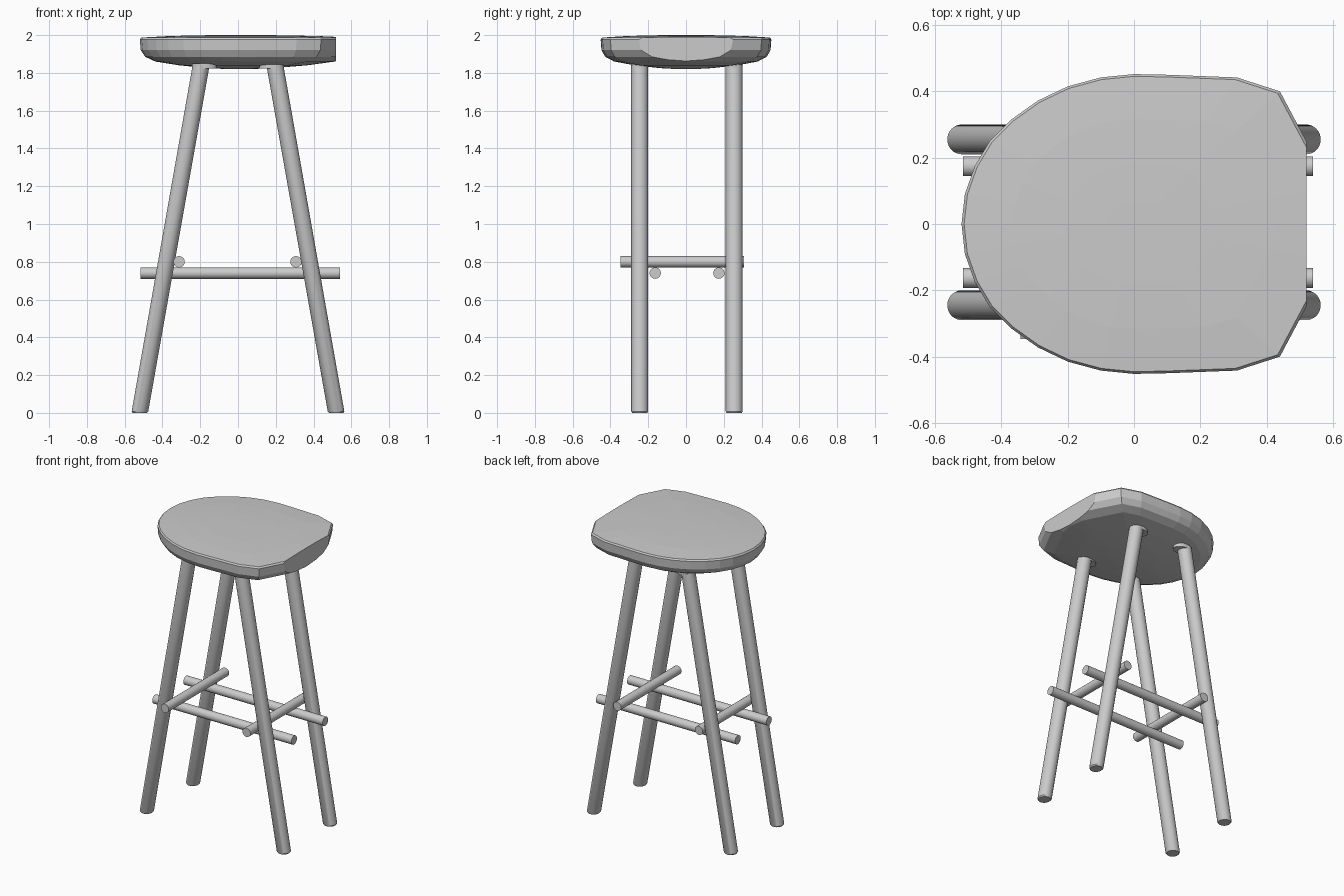
import bpy, bmesh, math
from mathutils import Vector

if "Cube" in bpy.data.objects:
    bpy.data.objects.remove(bpy.data.objects["Cube"])


def make_object(name, bm, smooth=True):
    bmesh.ops.recalc_face_normals(bm, faces=bm.faces)
    mesh = bpy.data.meshes.new(name)
    bm.to_mesh(mesh)
    bm.free()
    obj = bpy.data.objects.new(name, mesh)
    bpy.context.collection.objects.link(obj)
    if smooth:
        bpy.ops.object.select_all(action='DESELECT')
        obj.select_set(True)
        bpy.context.view_layer.objects.active = obj
        bpy.ops.object.shade_smooth_by_angle(angle=math.radians(35))
    return obj


def loft(bm, rings):
    """Skin a list of vertex-position rings and cap both ends."""
    loops = [[bm.verts.new(p) for p in ring] for ring in rings]
    n = len(loops[0])
    for a, b in zip(loops, loops[1:]):
        for i in range(n):
            j = (i + 1) % n
            bm.faces.new((a[i], a[j], b[j], b[i]))
    bm.faces.new(loops[0])
    bm.faces.new(loops[-1])


def circle(c, rx, ry, n=32):
    return [(c[0] + rx * math.cos(2 * math.pi * i / n),
             c[1] + ry * math.sin(2 * math.pi * i / n), c[2]) for i in range(n)]


# Seat: domed top and bowl underside, with the right end sliced flat
half = [(-0.52, 0), (-0.51, 0.09), (-0.48, 0.175), (-0.435, 0.25), (-0.37, 0.315),
        (-0.29, 0.372), (-0.2, 0.415), (-0.1, 0.442), (0, 0.452), (0.1, 0.45),
        (0.31, 0.442), (0.44, 0.40), (0.525, 0.24), (0.59, 0.11), (0.61, 0)]
outline = half + [(x, -y) for x, y in half[-2:0:-1]]
levels = [(0.15, 2.0), (0.4, 1.999), (0.7, 1.995), (0.985, 1.987), (1.0, 1.977),
          (0.99, 1.92), (0.945, 1.885), (0.84, 1.86), (0.6, 1.84), (0.3, 1.825), (0.1, 1.82)]
bm = bmesh.new()
loft(bm, [[(x * s, y * s, z) for x, y in outline] for s, z in levels])
cut = bmesh.ops.bisect_plane(bm, geom=bm.verts[:] + bm.edges[:] + bm.faces[:],
                             plane_co=(0.52, 0, 0), plane_no=(1, 0, 0), clear_outer=True)
edges = [e for e in cut['geom_cut'] if isinstance(e, bmesh.types.BMEdge)]
bmesh.ops.holes_fill(bm, edges=edges, sides=0)
make_object("seat", bm).data.shade_flat()

# Splayed legs with collars under the seat
for side, sx in (("left", -1), ("right", 1)):
    for pos, y in (("front", -0.245), ("back", 0.255)):
        bm = bmesh.new()
        loft(bm, [circle((sx * 0.52, y, 0), 0.038, 0.04),
                  circle((sx * 0.519, y, 0.008), 0.044, 0.045),
                  circle((sx * 0.195, y, 1.842), 0.045, 0.045)])
        make_object(f"{pos}_{side}_leg", bm)
        bm = bmesh.new()
        loft(bm, [circle((sx * 0.178, y, 1.824), 0.065, 0.044),
                  circle((sx * 0.178, y, 1.85), 0.065, 0.044)])
        make_object(f"{pos}_{side}_collar", bm)


def rung(name, start, end, r=0.03, n=24):
    axis = Vector(end) - Vector(start)
    side = axis.cross(Vector((0, 0, 1))).normalized()
    ring = [side * (r * math.cos(2 * math.pi * i / n))
            + Vector((0, 0, r * math.sin(2 * math.pi * i / n))) for i in range(n)]
    bm = bmesh.new()
    loft(bm, [[Vector(p) + v for v in ring] for p in (start, end)])
    make_object(name, bm)


# Crossing foot rungs
rung("front_rung", (-0.515, -0.163, 0.74), (0.54, -0.163, 0.74))
rung("back_rung", (-0.515, 0.174, 0.74), (0.54, 0.174, 0.74))
rung("left_rung", (-0.312, -0.347, 0.80), (-0.312, 0.307, 0.80))
rung("right_rung", (0.307, -0.347, 0.80), (0.307, 0.307, 0.80))
